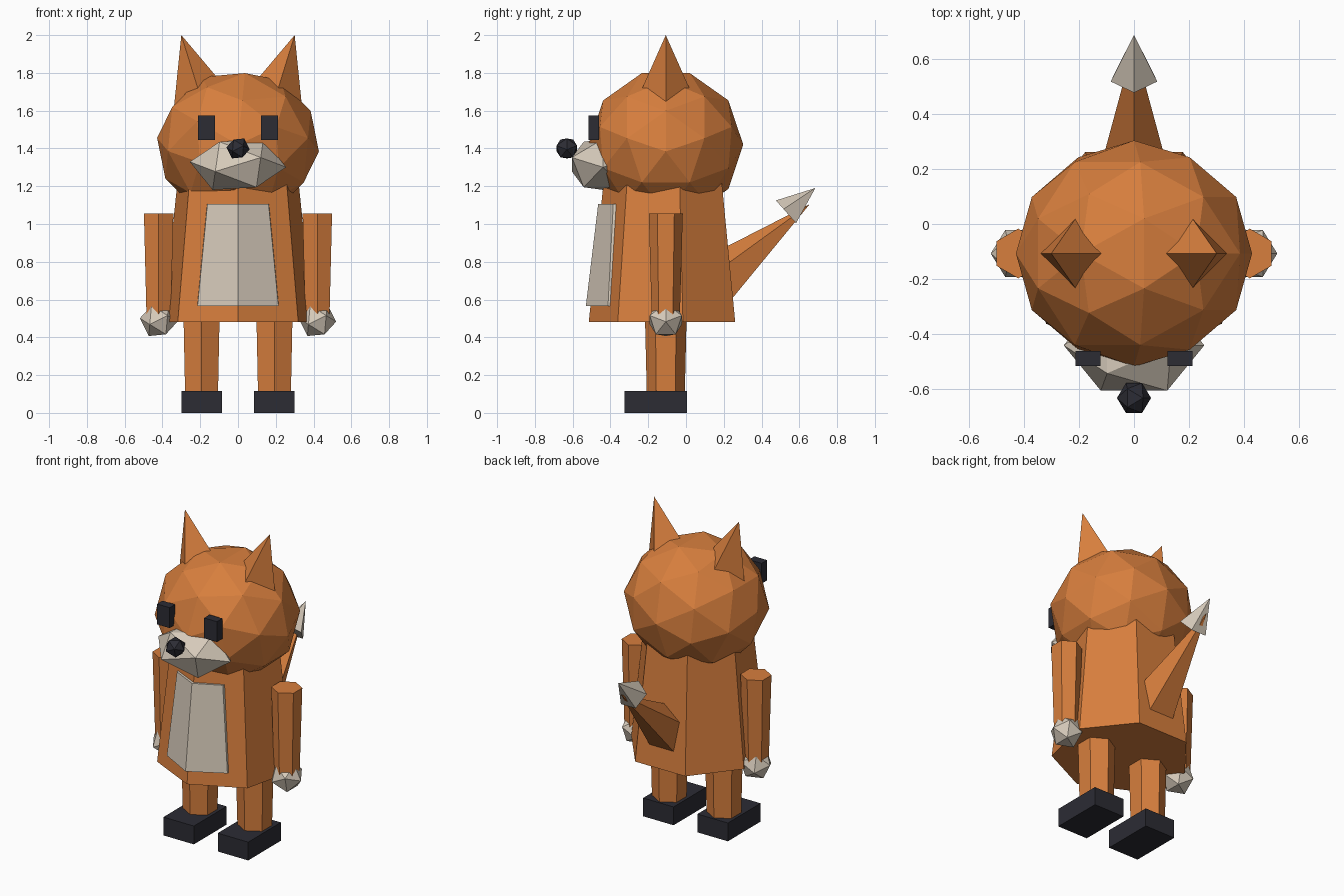
import bpy, bmesh
from math import sin, cos, tau, radians, atan2
from mathutils import Matrix, Vector

if "Cube" in bpy.data.objects:
    bpy.data.objects.remove(bpy.data.objects["Cube"], do_unlink=True)


def material(name, rgb):
    mat = bpy.data.materials.new(name)
    mat.use_nodes = True
    mat.diffuse_color = (*rgb, 1)
    mat.node_tree.nodes["Principled BSDF"].inputs["Base Color"].default_value = (*rgb, 1)
    return mat


ORANGE = material("orange fur", (0.68, 0.21, 0.047))
CREAM = material("cream fur", (0.67, 0.59, 0.49))
DARK = material("near black", (0.025, 0.025, 0.034))
MID_Y = -0.107  # depth of the body axis


def finish(name, bm, mat, matrix):
    bmesh.ops.transform(bm, matrix=matrix, verts=bm.verts)
    bmesh.ops.remove_doubles(bm, verts=bm.verts, dist=1e-5)
    bmesh.ops.recalc_face_normals(bm, faces=bm.faces)
    mesh = bpy.data.meshes.new(name)
    bm.to_mesh(mesh)
    bm.free()
    mesh.materials.append(mat)
    obj = bpy.data.objects.new(name, mesh)
    bpy.context.collection.objects.link(obj)
    return obj


def loft(name, low, high, mat, matrix=Matrix()):
    """Solid between two rings with the same number of points."""
    bm = bmesh.new()
    a, b = ([bm.verts.new(p) for p in ring] for ring in (low, high))
    for i in range(len(a)):
        j = (i + 1) % len(a)
        bm.faces.new((a[i], a[j], b[j], b[i]))
    bm.faces.new(a)
    bm.faces.new(b)
    return finish(name, bm, mat, matrix)


def frustum(name, sides, r_low, r_high, height, mat, base, rotation=Matrix()):
    """Tapered prism or cone with its first corner towards -y."""
    def ring(r, z):
        return [(r * sin(tau * i / sides), -r * cos(tau * i / sides), z) for i in range(sides)]
    return loft(name, ring(r_low, 0), ring(r_high, height), mat,
                Matrix.Translation(base) @ rotation)


def ball(name, detail, radii, mat, centre):
    """Icosphere turned so that an edge midpoint lies on each axis."""
    bm = bmesh.new()
    bmesh.ops.create_icosphere(bm, subdivisions=detail, radius=1)
    turn = Matrix.Rotation(atan2(2, 1 + 5 ** 0.5), 4, 'Y')
    return finish(name, bm, mat, Matrix.Translation(centre) @ Matrix.Diagonal((*radii, 1)) @ turn)


def box(name, size, mat, centre):
    bm = bmesh.new()
    bmesh.ops.create_cube(bm, size=1)
    return finish(name, bm, mat, Matrix.Translation(centre) @ Matrix.Diagonal((*size, 1)))


# Head, muzzle and nose
ball("head", 2, (0.43, 0.41, 0.40), ORANGE, (0, MID_Y, 1.42))
ball("muzzle", 1, (0.256, 0.193, 0.158), CREAM, (0, -0.44, 1.315))
ball("nose", 1, (0.062, 0.064, 0.062), DARK, (0, -0.631, 1.40))

# Seven-sided body
frustum("body", 7, 0.408, 0.326, 0.77, ORANGE, (0, MID_Y, 0.48))


# Creased belly panel
def belly_ring(half, front, side, z):
    return [(0, front, z), (half - 0.006, side, z), (half, side + 0.05, z),
            (-half, side + 0.05, z), (0.006 - half, side, z)]


loft("belly", belly_ring(0.22, -0.53, -0.413, 0.567),
     belly_ring(0.168, -0.465, -0.385, 1.105), CREAM)

# Paired parts
for side, s in (("left", 1), ("right", -1)):
    tilt = Matrix.Rotation(s * radians(17.2), 4, 'Y')
    tip = Vector((s * 0.30, MID_Y, 2.0))
    frustum(side + "_ear", 4, 0.17, 0, 0.4, ORANGE, tip - tilt @ Vector((0, 0, 0.4)), tilt)
    box(side + "_eye", (0.09, 0.055, 0.13), DARK, (s * 0.167, -0.488, 1.51))
    frustum(side + "_arm", 6, 0.074, 0.09, 0.56, ORANGE, (s * 0.42, MID_Y, 0.495))
    ball(side + "_hand", 1, (0.1, 0.1, 0.1), CREAM, (s * 0.42, MID_Y, 0.492))
    frustum(side + "_leg", 6, 0.1, 0.11, 0.42, ORANGE, (s * 0.193, MID_Y, 0.08))
    box(side + "_shoe", (0.215, 0.33, 0.117), DARK, (s * 0.192, -0.16, 0.0585))

# Tail and its pale tip
lean = Matrix.Rotation(radians(-50), 4, 'X')
frustum("tail", 5, 0.15, 0, 0.65, ORANGE, Vector((0, 0.655, 1.105)) - lean @ Vector((0, 0, 0.65)), lean)
frustum("tail_tip", 5, 0.089, 0, 0.2, CREAM, (0, 0.535, 1.058), Matrix.Rotation(radians(-48.5), 4, 'X'))
